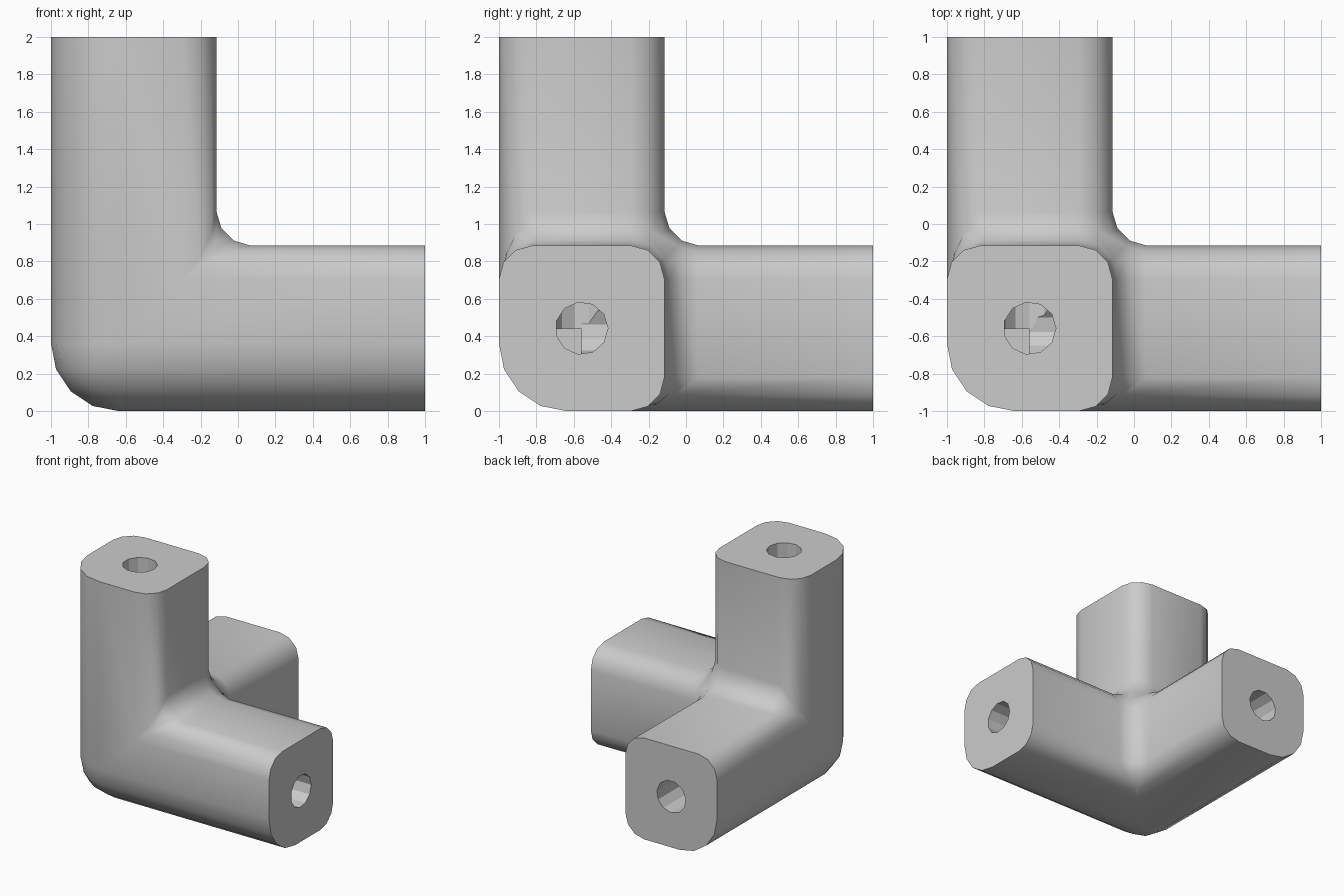
import bpy
import bmesh
from math import radians
from mathutils import Matrix, Vector

if "Cube" in bpy.data.objects:
    bpy.data.objects.remove(bpy.data.objects["Cube"], do_unlink=True)

SIZE = 2.0          # length of each arm from the outer corner
ARM = 0.885         # thickness of each arm
MID = ARM / 2       # arm axis
ORIGIN = Vector((-1, -1, 0))

grey = bpy.data.materials.new("light_grey")
grey.use_nodes = True
grey.diffuse_color = (0.6, 0.6, 0.6, 1)
grey.node_tree.nodes["Principled BSDF"].inputs["Base Color"].default_value = (0.6, 0.6, 0.6, 1)


def finish(bm, name):
    bmesh.ops.recalc_face_normals(bm, faces=bm.faces[:])
    mesh = bpy.data.meshes.new(name)
    bm.to_mesh(mesh)
    bm.free()
    mesh.materials.append(grey)
    obj = bpy.data.objects.new(name, mesh)
    bpy.context.collection.objects.link(obj)
    return obj


def edges_where(bm, rule):
    """Edges along an axis whose two fixed coordinates satisfy the rule."""
    found = []
    for e in bm.edges:
        a, b = (v.co for v in e.verts)
        fixed = [a[i] for i in range(3) if abs(a[i] - b[i]) < 1e-4]
        if len(fixed) == 2 and rule(fixed):
            found.append(e)
    return found


def near(value, target):
    return abs(value - target) < 1e-4


# Three square arms meeting in one corner; each axis adds the same four faces
bm = bmesh.new()
S, C = SIZE, ARM
for axis in range(3):
    def put(along, u, v):
        co = Vector((0, 0, 0))
        co[axis], co[(axis + 1) % 3], co[(axis + 2) % 3] = along, u, v
        return bm.verts.new(co)
    outlines = (
        [(0, 0, 0), (0, S, 0), (0, S, C), (0, C, C), (0, C, S), (0, 0, S)],  # outer L side
        [(S, 0, 0), (S, C, 0), (S, C, C), (S, 0, C)],                        # arm end
        [(C, 0, C), (S, 0, C), (S, C, C), (C, C, C)],                        # inner sides
        [(C, C, 0), (S, C, 0), (S, C, C), (C, C, C)],
    )
    for outline in outlines:
        bm.faces.new([put(*p) for p in outline])
bmesh.ops.remove_doubles(bm, verts=bm.verts[:], dist=1e-4)
bmesh.ops.recalc_face_normals(bm, faces=bm.faces[:])

# Large rounding on the three outer edges, small rounding on all other long edges
outer = edges_where(bm, lambda f: all(near(x, 0) for x in f))
bmesh.ops.bevel(bm, geom=outer, offset=0.36, offset_type='OFFSET', segments=4,
                profile=0.5, affect='EDGES', clamp_overlap=True)
inner = edges_where(bm, lambda f: all(near(x, 0) or near(x, C) for x in f)
                    and any(near(x, C) for x in f))
bmesh.ops.bevel(bm, geom=inner, offset=0.18, offset_type='OFFSET', segments=3,
                profile=0.5, affect='EDGES', clamp_overlap=True)
bmesh.ops.translate(bm, verts=bm.verts[:], vec=ORIGIN)
body = finish(bm, "corner_connector")

bpy.ops.object.select_all(action='DESELECT')
body.select_set(True)
bpy.context.view_layer.objects.active = body
bpy.ops.object.shade_smooth_by_angle(angle=radians(40))

# Faceted screw holes from each arm end to the middle of the corner
centre = ORIGIN + Vector((MID, MID, MID))
depth = SIZE - MID + 0.1
turns = (Matrix.Rotation(radians(90), 4, 'Y'),
         Matrix.Rotation(radians(-90), 4, 'X'),
         Matrix.Rotation(radians(-90), 4, 'Z'))
for name, turn in zip(("side_hole", "back_hole", "top_hole"), turns):
    bm = bmesh.new()
    place = Matrix.Translation(centre) @ turn @ Matrix.Translation((0, 0, depth / 2))
    bmesh.ops.create_cone(bm, cap_ends=True, segments=11, radius1=0.14, radius2=0.14,
                          depth=depth, matrix=place)
    cutter = finish(bm, name + "_cutter")
    cutter.hide_render = True
    cut = body.modifiers.new(name, 'BOOLEAN')
    cut.operation = 'DIFFERENCE'
    cut.solver = 'EXACT'
    cut.object = cutter
    bpy.ops.object.modifier_apply(modifier=cut.name)
    bpy.data.objects.remove(cutter, do_unlink=True)
